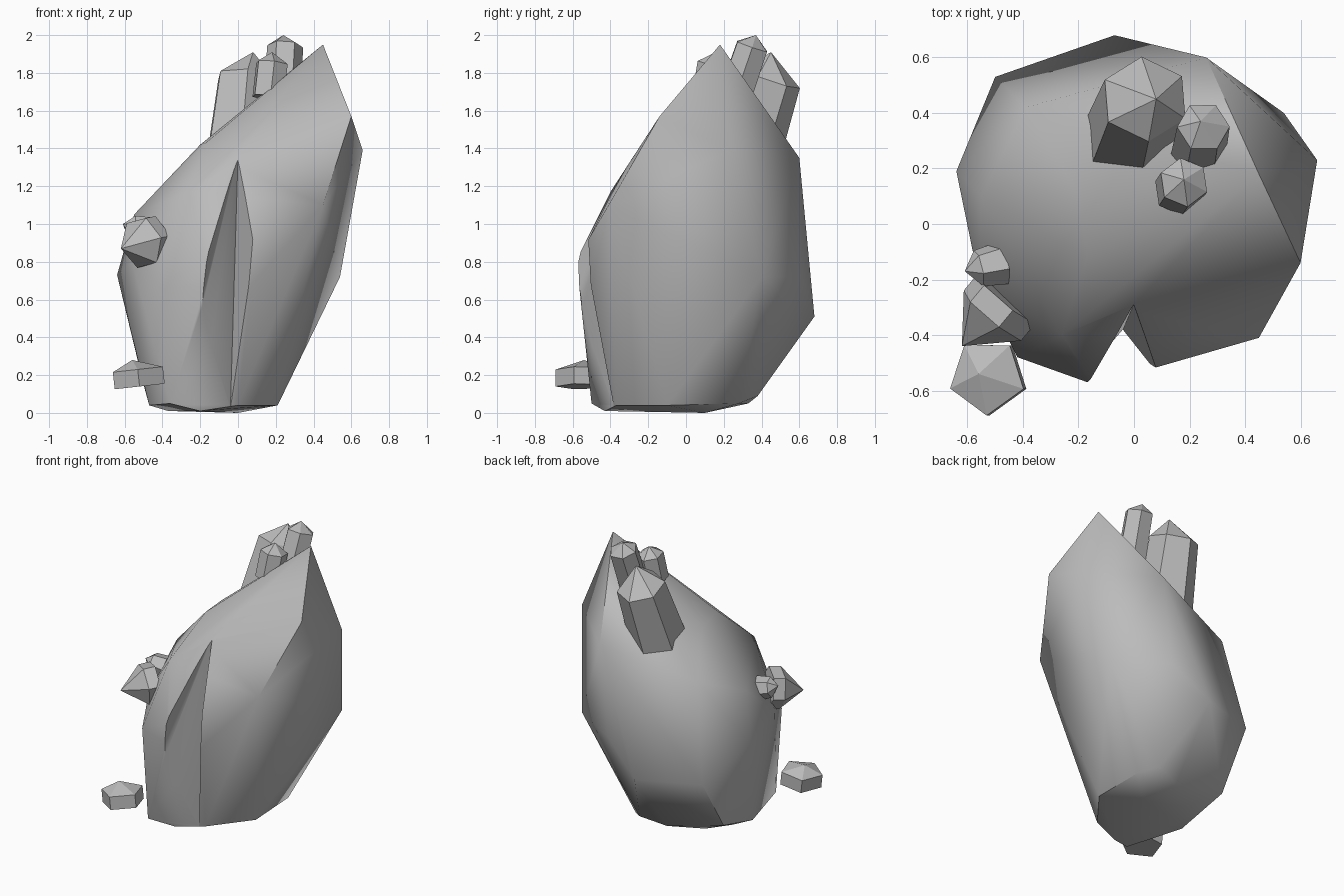
import bpy, bmesh
from math import radians, cos, sin, tau
from mathutils import Vector

if "Cube" in bpy.data.objects:
    bpy.data.objects.remove(bpy.data.objects["Cube"], do_unlink=True)

stone = bpy.data.materials.new("grey_stone")
stone.use_nodes = True
stone.diffuse_color = (0.5, 0.5, 0.5, 1)
stone.node_tree.nodes["Principled BSDF"].inputs["Base Color"].default_value = (0.5, 0.5, 0.5, 1)


def hull_object(name, points):
    """Wrap a closed convex skin around the given corners."""
    bm = bmesh.new()
    for p in points:
        bm.verts.new(p)
    bmesh.ops.convex_hull(bm, input=bm.verts[:])
    loose = [v for v in bm.verts if not v.link_faces]
    bmesh.ops.delete(bm, geom=loose, context="VERTS")
    bmesh.ops.dissolve_limit(bm, angle_limit=radians(1), verts=bm.verts[:], edges=bm.edges[:])
    bmesh.ops.recalc_face_normals(bm, faces=bm.faces[:])
    mesh = bpy.data.meshes.new(name)
    bm.to_mesh(mesh)
    bm.free()
    mesh.materials.append(stone)
    obj = bpy.data.objects.new(name, mesh)
    bpy.context.collection.objects.link(obj)
    return obj


def select_only(obj):
    bpy.ops.object.select_all(action="DESELECT")
    obj.select_set(True)
    bpy.context.view_layer.objects.active = obj


# Boulder corners, grouped from the foot to the leaning peak
foot = [(-.36, -.5, .05), (-.2, -.43, .01), (0, -.37, .04), (.21, -.1, .04),
        (.2, .28, .05), (-.08, .33, .05), (-.27, .17, .02), (-.37, 0, .01),
        (-.47, -.08, .04), (-.5, .29, .15), (.1, .38, .09), (0, .1, 0)]
belly = [(-.64, .19, .73), (-.5, .53, .53), (-.07, .68, .51), (.19, .61, .72),
         (.54, .4, .72), (.07, -.5, .68), (-.14, -.58, .81), (-.42, -.48, .67),
         (-.56, -.2, .8)]
shoulder = [(-.55, .1, 1.05), (-.39, .42, 1.19), (-.17, -.12, 1.43), (-.2, .1, 1.42),
            (-.26, -.4, 1.17), (0, -.29, 1.34), (.45, -.41, 1.1), (.26, .6, 1.35),
            (.66, .23, 1.39), (.6, -.14, 1.57)]
peak = [(.45, .18, 1.95)]
boulder = hull_object("boulder", foot + belly + shoulder + peak)

# Cleft down the front face, fading out at the foot
cleft = hull_object("cleft_cutter", [
    (0, -.29, 1.36), (0, -.7, 1.4), (-.01, -.38, .8), (-.2, -.7, .88),
    (.15, -.7, .7), (-.04, -.38, .03), (-.3, -.7, .1), (.06, -.7, .03)])
cleft.hide_render = True
cut = boulder.modifiers.new("cleft", "BOOLEAN")
cut.operation, cut.solver, cut.object = "DIFFERENCE", "EXACT", cleft
select_only(boulder)
bpy.ops.object.modifier_apply(modifier=cut.name)
bpy.data.objects.remove(cleft, do_unlink=True)
select_only(boulder)
bpy.ops.object.shade_smooth_by_angle(angle=radians(50))


def crystal(name, base, collar, tip, radius, taper=0.85, sides=6, turn=0.2):
    """Faceted prism narrowing to a collar, then to a blunt point."""
    base, collar, tip = Vector(base), Vector(collar), Vector(tip)
    turn_to_axis = (collar - base).to_track_quat("Z", "Y")
    points = [tip]
    for centre, r in ((base, radius), (collar, radius * taper)):
        for i in range(sides):
            a = tau * i / sides + turn
            points.append(centre + turn_to_axis @ Vector((r * cos(a), r * sin(a), 0)))
    return hull_object(name, points)


# Crystals near the peak
crystal("large_top_crystal", (0, .3, 1.33), (.04, .45, 1.77), (.08, .45, 1.91), .19, turn=-.2)
crystal("tall_top_crystal", (.23, .24, 1.62), (.25, .35, 1.94), (.24, .37, 2), .1, .95)
crystal("small_top_crystal", (.16, .12, 1.67), (.18, .15, 1.85), (.18, .16, 1.91), .09, 1)

# Crystals on the flank and beside the foot
crystal("flank_crystal", (-.46, -.27, .91), (-.51, -.33, .9), (-.62, -.44, .87), .14, 1)
crystal("small_flank_crystal", (-.47, -.14, .96), (-.56, -.16, .98), (-.61, -.17, 1), .08)
crystal("foot_crystal", (-.52, -.55, .14), (-.53, -.55, .23), (-.56, -.54, .28), .14, 1, 5, 1.25)
